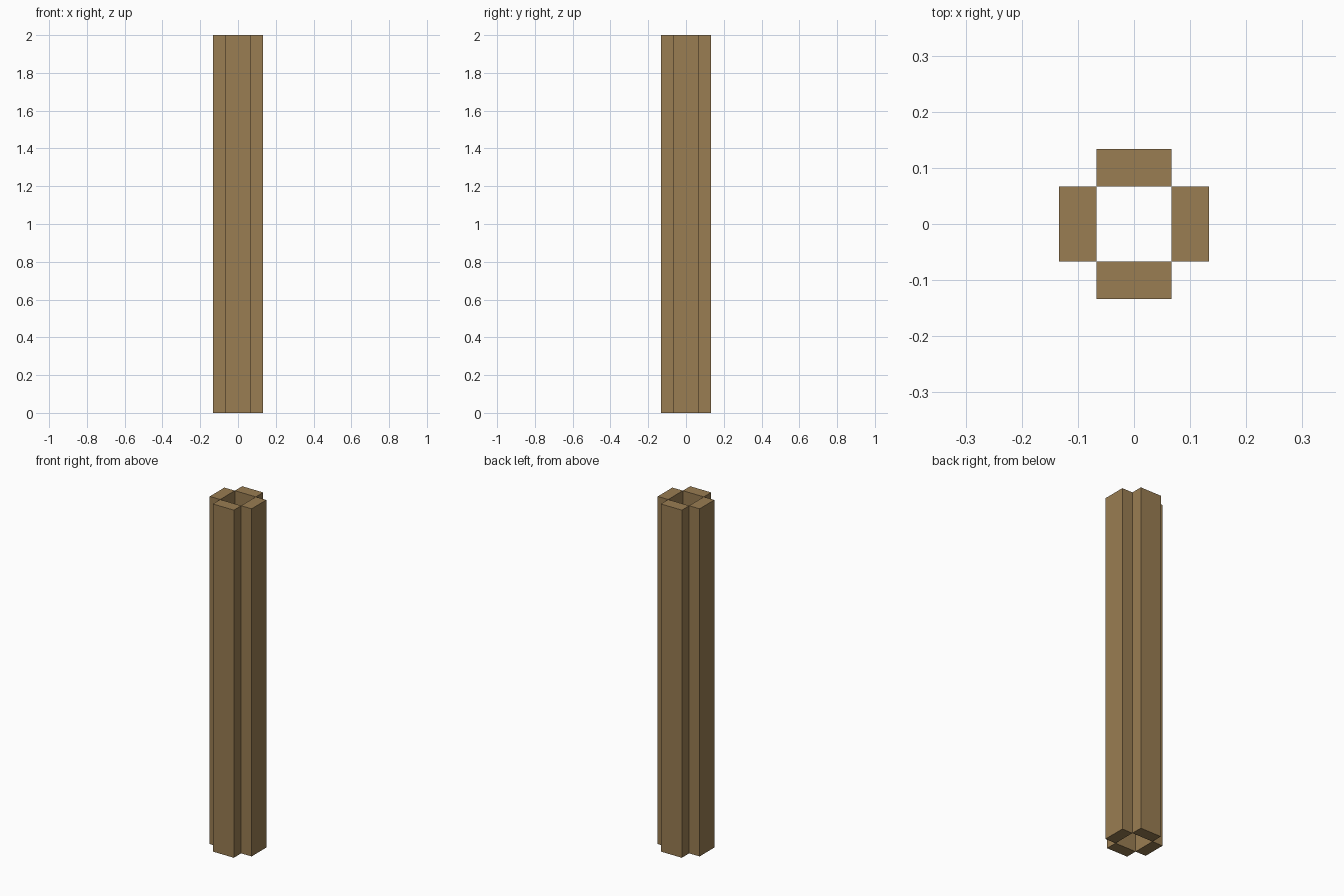
import bpy
import bmesh
from math import radians
from mathutils import Matrix

cube = bpy.data.objects.get("Cube")
if cube:
    bpy.data.objects.remove(cube, do_unlink=True)

HEIGHT = 2.0
WIDTH = 2 / 15
THICKNESS = WIDTH / 2

# Plain brown wood
wood = bpy.data.materials.new("brown wood")
wood.use_nodes = True
wood.diffuse_color = (0.32, 0.205, 0.085, 1)
wood.node_tree.nodes["Principled BSDF"].inputs["Base Color"].default_value = wood.diffuse_color


def add_plank(name, angle):
    """Upright plank on one side of the hollow post, turned about z."""
    bm = bmesh.new()
    bmesh.ops.create_cube(bm, size=1)
    offset = (WIDTH + THICKNESS) / 2
    bm.transform(Matrix.Rotation(radians(angle), 4, "Z")
                 @ Matrix.Translation((0, -offset, HEIGHT / 2))
                 @ Matrix.Diagonal((WIDTH, THICKNESS, HEIGHT, 1)))
    mesh = bpy.data.meshes.new(name)
    bm.to_mesh(mesh)
    bm.free()
    mesh.materials.append(wood)
    bpy.context.collection.objects.link(bpy.data.objects.new(name, mesh))


# Four planks meeting at their corners around an open square core
for i, side in enumerate(("front", "left", "back", "right")):
    add_plank(side + "_plank", 90 * i)
